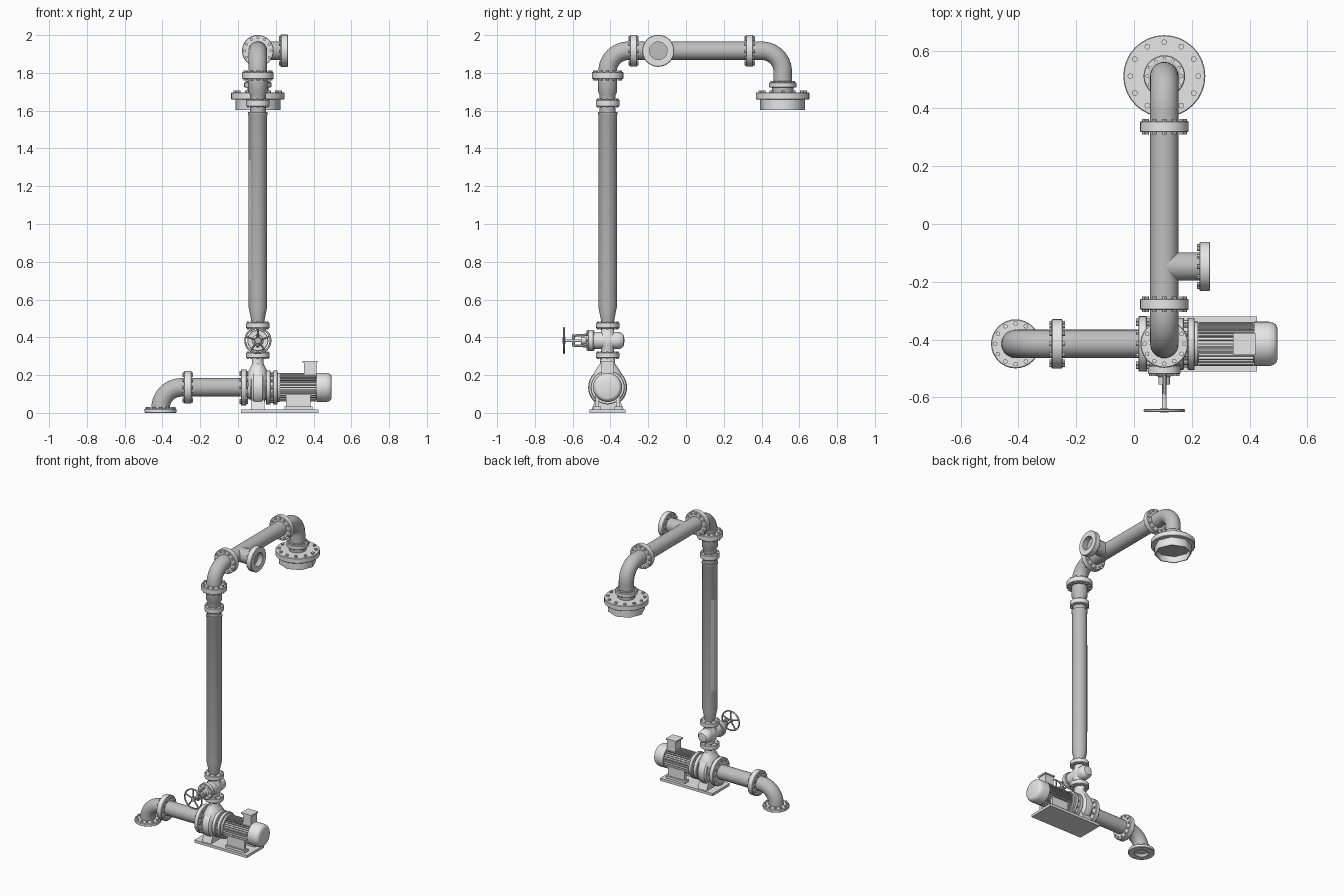
import bpy, bmesh, math
from mathutils import Vector, Matrix

cube = bpy.data.objects.get("Cube")
if cube:
    bpy.data.objects.remove(cube)


def material(name, v):
    m = bpy.data.materials.new(name)
    m.use_nodes = True
    m.diffuse_color = (v, v, v, 1)
    m.node_tree.nodes["Principled BSDF"].inputs["Base Color"].default_value = (v, v, v, 1)
    return m


PIPE = material("pipe grey", 0.52)
LIGHT = material("light cast grey", 0.8)
PANEL = material("pale pipe grey", 0.64)
AX, AY, AZ = Vector((1, 0, 0)), Vector((0, 1, 0)), Vector((0, 0, 1))
X, Y = 0.105, -0.415          # riser axis
PUMP_Z, TOP_Z = 0.135, 1.917  # heights of the two horizontal pipe runs
R = 0.049                     # pipe radius


def finish(name, bm, *mats, crease=0.6):
    bmesh.ops.remove_doubles(bm, verts=bm.verts, dist=0.00005)
    bmesh.ops.recalc_face_normals(bm, faces=bm.faces)
    for f in bm.faces:
        f.smooth = True
    for e in bm.edges:
        e.smooth = e.calc_face_angle(0) < crease
    me = bpy.data.meshes.new(name)
    bm.to_mesh(me)
    bm.free()
    for m in mats:
        me.materials.append(m)
    ob = bpy.data.objects.new(name, me)
    bpy.context.scene.collection.objects.link(ob)
    return ob


def frame(origin, axis):
    q = AZ.rotation_difference(Vector(axis))
    return Matrix.Translation(origin) @ q.to_matrix().to_4x4()


def revolve(bm, profile, seg=32):
    rings = []
    for r, t in profile:
        rings.append([bm.verts.new((max(r, 0.00001) * math.cos(a), max(r, 0.00001) * math.sin(a), t))
                      for a in (math.tau * i / seg for i in range(seg))])
    for a, b in zip(rings, rings[1:]):
        for i in range(seg):
            j = (i + 1) % seg
            bm.faces.new((a[i], a[j], b[j], b[i]))
    for ring, (r, t) in ((rings[0], profile[0]), (rings[-1], profile[-1])):
        if r > 0:
            bm.faces.new(ring)


def lathe(name, profile, origin, axis=AZ, mat=LIGHT, seg=32, squash=1, crease=0.6):
    bm = bmesh.new()
    revolve(bm, profile, seg)
    bm.transform(frame(origin, axis) @ Matrix.Diagonal((squash, 1, 1, 1)))
    return finish(name, bm, mat, crease=crease)


def rod(name, a, b, r, mat=PIPE, seg=32):
    d = Vector(b) - Vector(a)
    return lathe(name, [(r, 0), (r, d.length)], a, d.normalized(), mat, seg)


def box(name, lo, hi, taper=1):
    lo, hi = Vector(lo), Vector(hi)
    bm = bmesh.new()
    bmesh.ops.create_cube(bm, size=1)
    for v in bm.verts:
        if v.co.z > 0:
            v.co.y *= taper
    bm.transform(Matrix.Translation((lo + hi) / 2) @ Matrix.Diagonal((*(hi - lo), 1)))
    return finish(name, bm, LIGHT)


def flange(name, origin, axis, r, t, bolts=12, sides=(0, 1), bore=0, depth=0.035, head=0.008):
    """Bolted disc from origin along axis; a bore opens its far face."""
    bm = bmesh.new()
    c = 0.003
    rim = [(0, 0), (r - c, 0), (r, c), (r, t - c), (r - c, t)]
    revolve(bm, rim + ([(bore, t), (bore, t - depth), (0, t - depth)] if bore else [(0, t)]))
    for f in bm.faces:
        if bore and max(v.co.xy.length for v in f.verts) < bore + 0.001:
            f.material_index = 1
    for i in range(bolts):
        a = math.tau * i / bolts
        for s in sides:
            z = t + head / 2 if s else -head / 2
            bmesh.ops.create_cone(bm, cap_ends=True, segments=8, radius1=head, radius2=head, depth=head,
                                  matrix=Matrix.Translation((r * 0.83 * math.cos(a), r * 0.83 * math.sin(a), z)))
    bm.transform(frame(origin, axis))
    return finish(name, bm, LIGHT, PIPE)


def elbow(name, start, d_in, d_out, bend=0.11):
    bm = bmesh.new()
    bmesh.ops.create_circle(bm, segments=32, radius=R, matrix=frame(start, d_in))
    bmesh.ops.spin(bm, geom=bm.verts[:] + bm.edges[:], cent=Vector(start) + d_out * bend,
                   axis=d_in.cross(d_out), angle=math.pi / 2, steps=12)
    return finish(name, bm, PIPE)


# Suction line
elbow("suction_elbow", (-0.30, Y, PUMP_Z), -AX, -AZ)
rod("suction_pipe", (-0.30, Y, PUMP_Z), (0.03, Y, PUMP_Z), R)
flange("suction_inlet_flange", (-0.41, Y, 0.022), -AZ, 0.085, 0.022, sides=(0,), bore=0.044)
flange("suction_joint_flange", (-0.285, Y, PUMP_Z), AX, 0.086, 0.038)

# Pump
flange("pump_suction_flange", (0.015, Y, PUMP_Z), AX, 0.096, 0.03)
lathe("pump_volute", [(0.06, 0), (0.065, 0.02), (0.09, 0.024), (0.1, 0.034), (0.103, 0.058), (0.1, 0.082),
                      (0.09, 0.09), (0.06, 0.1)], (0.047, Y, PUMP_Z), AX)
lathe("pump_discharge", [(0.09, 0.14), (0.085, 0.19), (0.058, 0.235), (0.04, 0.26), (0.04, 0.295)],
      (X, Y, 0), squash=0.75)
flange("pump_cover_flange", (0.147, Y, PUMP_Z), AX, 0.09, 0.026, sides=(1,))
rod("pump_coupling", (0.14, Y, PUMP_Z), (0.22, Y, PUMP_Z), 0.068, LIGHT)
flange("motor_flange", (0.186, Y, PUMP_Z), AX, 0.09, 0.024, sides=(0,))
box("pump_foot", (0.07, Y - 0.085, 0.016), (0.14, Y + 0.085, 0.085), taper=0.7)
box("base_plate", (0.017, Y - 0.095, 0), (0.426, Y + 0.095, 0.018))

# Motor with cooling fins
rod("motor_barrel", (0.21, Y, PUMP_Z), (0.42, Y, PUMP_Z), 0.064, LIGHT)
bm = bmesh.new()
for i in range(32):
    turn = Matrix.Rotation(math.tau * i / 32, 4, "X")
    bmesh.ops.create_cube(bm, size=1, matrix=Matrix.Translation((0.318, Y, PUMP_Z)) @ turn
                          @ Matrix.Translation((0, 0, 0.068)) @ Matrix.Diagonal((0.19, 0.005, 0.016, 1)))
finish("motor_fins", bm, LIGHT)
lathe("motor_end_cap", [(0.077, 0), (0.077, 0.05), (0.073, 0.066), (0.066, 0.076), (0.056, 0.08), (0, 0.08)],
      (0.416, Y, PUMP_Z), AX)
lathe("motor_front_ring", [(0.077, 0), (0.077, 0.012)], (0.21, Y, PUMP_Z), AX)
for side in (-1, 1):
    yc = Y + side * 0.055
    box("motor_foot", (0.245, yc - 0.02, 0.016), (0.395, yc + 0.02, 0.035))
    box("motor_leg", (0.255, yc - 0.01, 0.03), (0.385, yc + 0.01, 0.10))
box("terminal_box", (0.35, Y - 0.032, 0.19), (0.415, Y + 0.032, 0.268))
box("terminal_box_lid", (0.342, Y - 0.038, 0.266), (0.421, Y + 0.038, 0.276))

# Gate valve with hand wheel
VZ = 0.383
flange("valve_lower_flange", (X, Y, 0.29), AZ, 0.062, 0.03, 8, head=0.006)
flange("valve_upper_flange", (X, Y, 0.448), AZ, 0.062, 0.03, 8, head=0.006)
lathe("valve_body", [(0.034, 0.315), (0.034, 0.335), (0.046, 0.36), (0.046, 0.41), (0.034, 0.43), (0.034, 0.455)],
      (X, Y, 0))
lathe("valve_bonnet", [(0, -0.09), (0.03, -0.085), (0.044, -0.068), (0.046, -0.05), (0.046, 0.08)],
      (X, Y, VZ), -AY)
flange("bonnet_flange", (X, Y - 0.075, VZ), -AY, 0.056, 0.03, 8, head=0.006)
lathe("valve_gland", [(0.035, 0), (0.02, 0.015), (0.02, 0.04)], (X, Y - 0.1, VZ), -AY)
for side in (-1, 1):
    a, b = Vector((X, Y - 0.11, VZ + side * 0.03)), Vector((X, Y - 0.18, VZ + side * 0.026))
    rod("valve_yoke_arm", a, b, 0.007, LIGHT, 10)
rod("valve_yoke_bridge", (X, Y - 0.18, VZ - 0.032), (X, Y - 0.18, VZ + 0.032), 0.009, LIGHT, 10)
rod("valve_stem", (X, Y - 0.1, VZ), (X, Y - 0.238, VZ), 0.008, LIGHT, 12)
WHEEL = Vector((X, Y - 0.231, VZ))
rim = [(0.067 + 0.005 * math.cos(a), 0.005 * math.sin(a)) for a in (math.tau * i / 8 for i in range(9))]
bm = bmesh.new()
revolve(bm, rim)
bmesh.ops.delete(bm, geom=[f for f in bm.faces if len(f.verts) > 4], context="FACES_ONLY")
bm.transform(frame(WHEEL, -AY))
finish("hand_wheel_rim", bm, PIPE, crease=0.9)
for i in range(5):
    a = math.tau * i / 5 + math.pi / 2
    rod("hand_wheel_spoke", WHEEL, WHEEL + Vector((math.cos(a), 0, math.sin(a))) * 0.067, 0.005, PIPE, 8)
rod("hand_wheel_hub", WHEEL + AY * 0.008, WHEEL - AY * 0.007, 0.015, PIPE, 16)

# Riser
lathe("riser_pipe", [(0.033, 0.475), (0.036, 0.495), (R, 0.56), (R, 1.575), (0.052, 1.58), (0.052, 1.592),
                     (0.042, 1.593), (0.042, 1.625)], (X, Y, 0), mat=PIPE)
bm = bmesh.new()
arc = [math.radians(135 + 90 * i / 8) for i in range(9)]
low, high = ([bm.verts.new((X + 0.0494 * math.cos(a), Y + 0.0494 * math.sin(a), z)) for a in arc]
             for z in (0.70, 1.34))
for i in range(8):
    bm.faces.new((low[i], low[i + 1], high[i + 1], high[i]))
finish("riser_panel", bm, PANEL)
flange("riser_top_flange", (X, Y, 1.622), AZ, 0.062, 0.036, 8, head=0.006)
lathe("riser_reducer", [(0.042, 1.65), (0.042, 1.685), (0.051, 1.70), (0.051, 1.77)], (X, Y, 0), mat=PIPE)
flange("upper_elbow_flange", (X, Y, 1.767), AZ, 0.083, 0.038)

# Overhead line with tee branch
elbow("upper_elbow", (X, Y, 1.807), AZ, AY)
rod("overhead_pipe", (X, Y + 0.11, TOP_Z), (X, 0.402, TOP_Z), R)
for y in (-0.297, 0.318):
    flange("overhead_joint_flange", (X, y, TOP_Z), AY, 0.084, 0.038)
rod("tee_branch", (X, -0.147, TOP_Z), (0.228, -0.147, TOP_Z), R)
flange("tee_branch_flange", (0.226, -0.147, TOP_Z), AX, 0.085, 0.038, bore=0.047, depth=0.13, sides=(0,))

# Discharge head
elbow("discharge_elbow", (X, 0.402, TOP_Z), AY, -AZ)
END = Vector((X, 0.512, 0))
lathe("discharge_neck", [(0.056, 1.69), (0.056, 1.755), (R, 1.757), (R, 1.81)], END, mat=PIPE)
flange("discharge_neck_flange", END + AZ * 1.722, AZ, 0.072, 0.028, sides=(1,), head=0.006)
flange("discharge_flange", END + AZ * 1.66, AZ, 0.142, 0.036, head=0.010, sides=(1,))
lathe("discharge_drum", [(0, 1.65), (0.112, 1.65), (0.112, 1.603), (0.119, 1.603), (0.119, 1.665), (0, 1.665)],
      END, seg=8, crease=0.9)
lathe("discharge_opening", [(0.111, 1.646), (0.111, 1.651)], END, mat=PIPE, seg=8)
